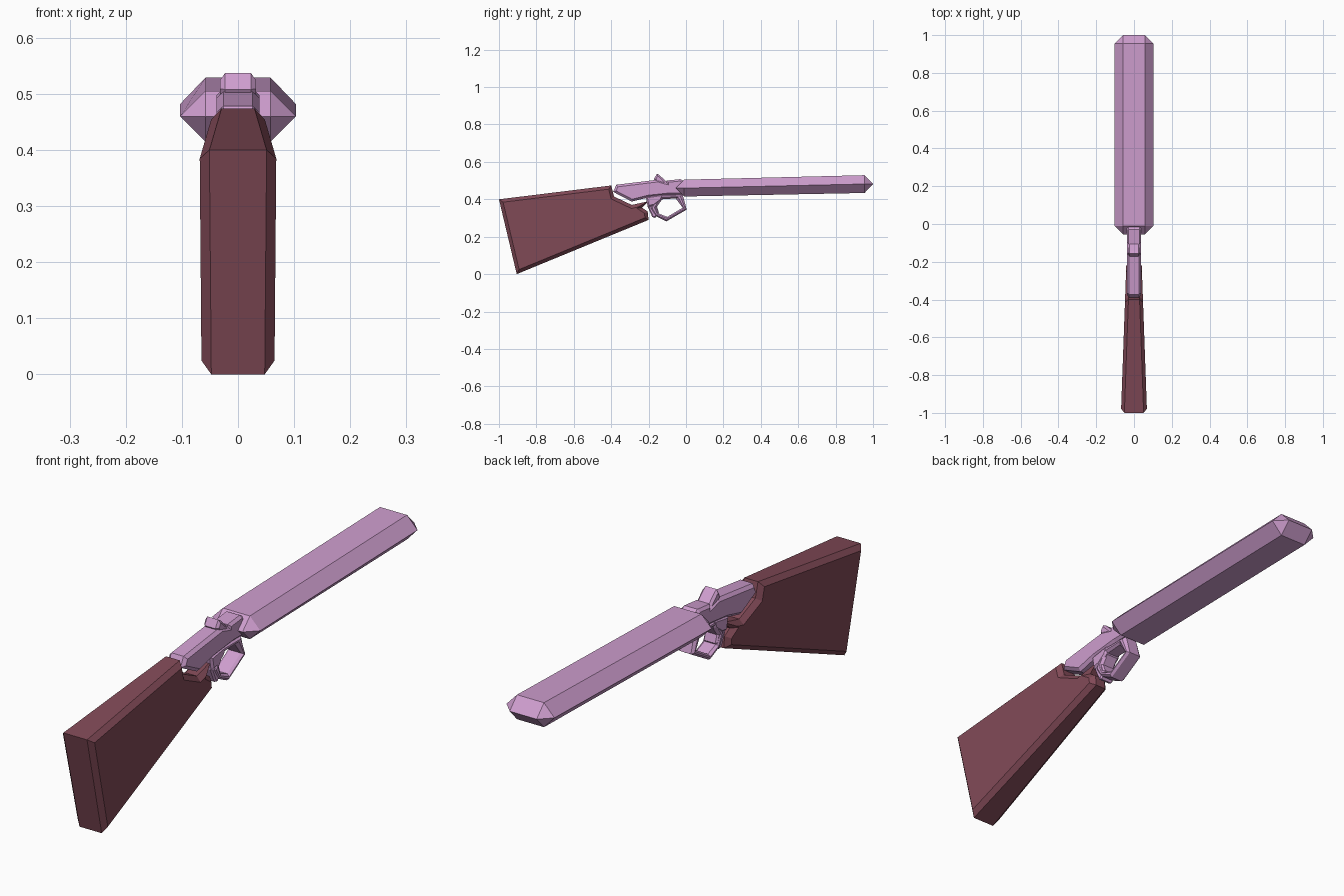
import bpy, bmesh

if "Cube" in bpy.data.objects:
    bpy.data.objects.remove(bpy.data.objects["Cube"])


def material(name, color):
    m = bpy.data.materials.new(name)
    m.diffuse_color = (*color, 1)
    m.use_nodes = True
    m.node_tree.nodes["Principled BSDF"].inputs["Base Color"].default_value = m.diffuse_color
    return m


METAL = material("pink_metal", (0.62, 0.34, 0.62))
WOOD = material("dark_wood", (0.22, 0.068, 0.095))


def finish(name, bm, mat):
    bmesh.ops.recalc_face_normals(bm, faces=bm.faces[:])
    me = bpy.data.meshes.new(name)
    bm.to_mesh(me)
    bm.free()
    me.materials.append(mat)
    ob = bpy.data.objects.new(name, me)
    bpy.context.collection.objects.link(ob)
    return ob


def slab(name, profile, half, bevel, mat):
    """Side profile (y, z) spread to +-half(y), with chamfered outlines."""
    bm = bmesh.new()
    left, right = [[bm.verts.new((s * half(y), y, z)) for y, z in profile] for s in (-1, 1)]
    caps = [bm.faces.new(left), bm.faces.new(right[::-1])]
    n = len(profile)
    for i in range(n):
        j = (i + 1) % n
        bm.faces.new((left[i], right[i], right[j], left[j]))
    bmesh.ops.recalc_face_normals(bm, faces=bm.faces[:])
    rim = [e for f in caps for e in f.edges]
    bmesh.ops.bevel(bm, geom=rim, offset=bevel, segments=1, affect='EDGES',
                    profile=0.5, clamp_overlap=False)
    return finish(name, bm, mat)


# Shoulder stock, tapering in width towards the grip, notched for the receiver
slab("stock",
     [(-1.0, 0.40), (-0.905, 0.0), (-0.2, 0.29), (-0.205, 0.335), (-0.235, 0.355),
      (-0.2, 0.39), (-0.29, 0.37), (-0.385, 0.415), (-0.4, 0.474)],
     lambda y: 0.069 - 0.036 * (y + 1), 0.018, WOOD)

# Receiver body sunk into the stock
slab("receiver",
     [(-0.39, 0.44), (-0.372, 0.478), (-0.15, 0.505), (-0.06, 0.48), (-0.06, 0.425),
      (-0.2, 0.41), (-0.29, 0.388)],
     lambda y: 0.038, 0.012, METAL)

# Block joining receiver and barrel
slab("breech_block",
     [(-0.105, 0.50), (-0.03, 0.508), (0.0, 0.49), (0.0, 0.425), (-0.10, 0.425)],
     lambda y: 0.038, 0.010, METAL)

# Hammer leaning back over the receiver
slab("hammer",
     [(-0.172, 0.508), (-0.155, 0.537), (-0.14, 0.528), (-0.06, 0.45),
      (-0.05, 0.42), (-0.11, 0.42)],
     lambda y: 0.032, 0.009, METAL)

# Small lower tang linking the guard to the stock
slab("lower_tang",
     [(-0.215, 0.415), (-0.12, 0.43), (-0.13, 0.395), (-0.17, 0.365), (-0.205, 0.36)],
     lambda y: 0.036, 0.008, METAL)

# Spur behind the trigger guard
slab("guard_spur",
     [(-0.205, 0.36), (-0.16, 0.375), (-0.145, 0.33), (-0.165, 0.30), (-0.18, 0.305)],
     lambda y: 0.03, 0.006, METAL)

# Trigger guard: closed angular ring, each station an octagon-like chamfered bar
outer = [(-0.195, 0.35), (-0.165, 0.312), (-0.105, 0.282), (0.004, 0.345),
         (-0.018, 0.425), (-0.15, 0.428)]
inner = [(-0.155, 0.36), (-0.148, 0.325), (-0.10, 0.306), (-0.018, 0.355),
         (-0.055, 0.405), (-0.128, 0.40)]
bm = bmesh.new()
rings = []
for (yo, zo), (yi, zi) in zip(outer, inner):
    ring = []
    for x, t in ((-0.024, 0), (0.024, 0), (0.034, 0.35), (0.034, 0.65),
                 (0.024, 1), (-0.024, 1), (-0.034, 0.65), (-0.034, 0.35)):
        ring.append(bm.verts.new((x, yo + (yi - yo) * t, zo + (zi - zo) * t)))
    rings.append(ring)
for i, a in enumerate(rings):
    b = rings[(i + 1) % len(rings)]
    for k in range(8):
        m = (k + 1) % 8
        bm.faces.new((a[k], a[m], b[m], b[k]))
finish("trigger_guard", bm, METAL)

# Wide six-sided barrel, rising slightly, with wedge-shaped ends
bm = bmesh.new()


def barrel_end(y, tip_y, top, mid, bottom):
    section = [(-0.058, top), (0.058, top), (0.103, mid), (0.058, bottom),
               (-0.058, bottom), (-0.103, mid)]
    v = [bm.verts.new((x, y, z)) for x, z in section]
    l, r = [bm.verts.new((x, tip_y, mid)) for x in (-0.058, 0.058)]
    for f in ((v[0], v[1], r, l), (v[1], v[2], r), (v[2], v[3], r),
              (v[3], v[4], l, r), (v[4], v[5], l), (v[5], v[0], l)):
        bm.faces.new(f)
    return v


back = barrel_end(-0.01, -0.055, 0.505, 0.46, 0.415)
front = barrel_end(0.955, 1.0, 0.529, 0.482, 0.434)
for i in range(6):
    j = (i + 1) % 6
    bm.faces.new((back[i], back[j], front[j], front[i]))
finish("barrel", bm, METAL)
